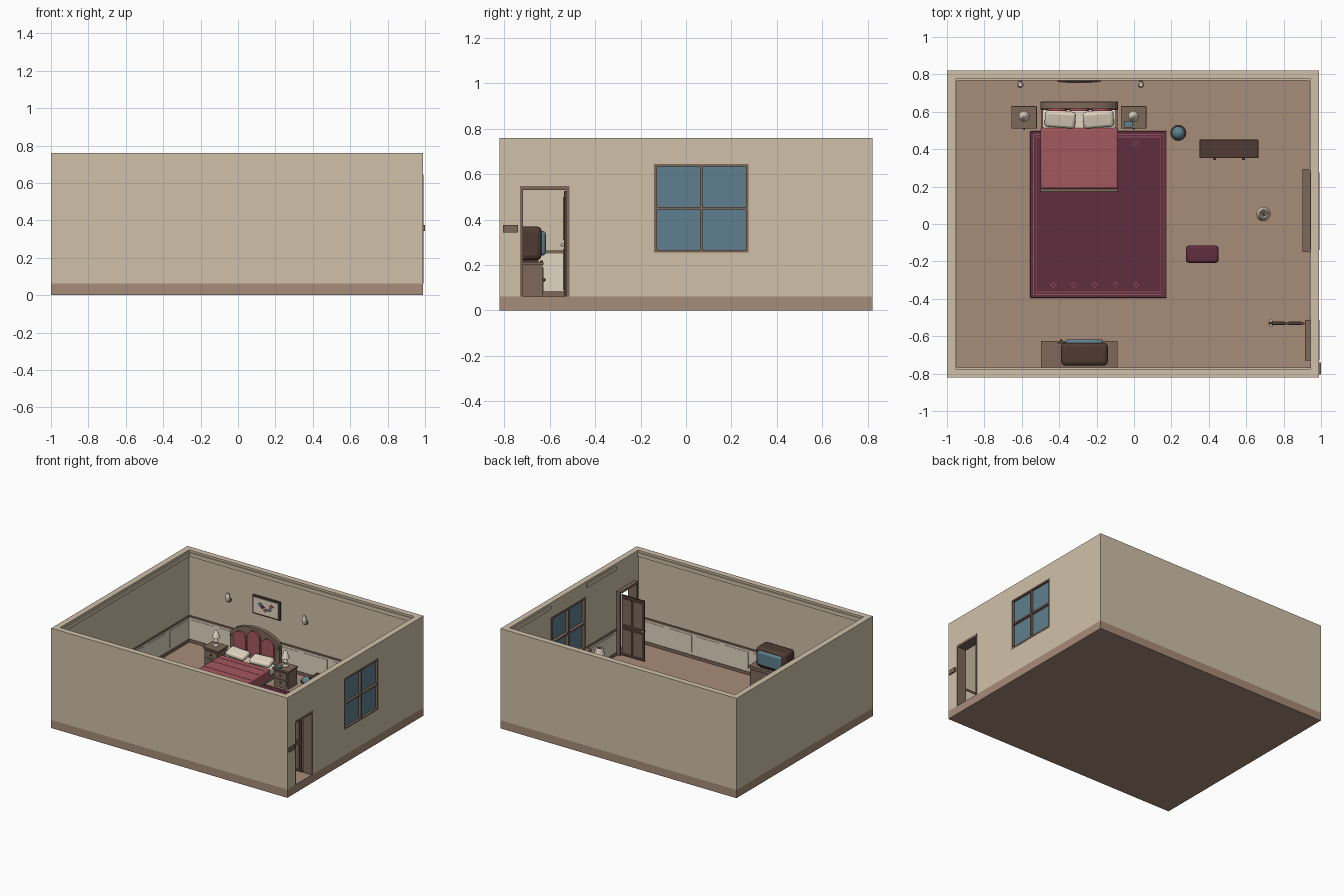
import bpy, bmesh, math

def lin(c):
    c /= 255
    return c / 12.92 if c <= 0.04045 else ((c + 0.055) / 1.055) ** 2.4

def material(name, r, g, b):
    m = bpy.data.materials.new(name)
    m.diffuse_color = (lin(r), lin(g), lin(b), 1)
    return m

WALL = material("wall beige", 208, 192, 169)
FLOOR = material("floor tan", 167, 140, 121)
WOOD = material("grey brown wood", 126, 105, 90)
DARK = material("dark brown wood", 80, 59, 51)
BLUE = material("glass blue", 94, 128, 142)
MAROON = material("maroon fabric", 96, 45, 62)
ROSE = material("rose fabric", 164, 88, 94)
CREAM = material("cream", 226, 214, 194)
PINK = material("pink trim", 150, 82, 98)

def finish(name, bm, mat, bevel=0, seg=3, smooth=False):
    bmesh.ops.recalc_face_normals(bm, faces=bm.faces)
    me = bpy.data.meshes.new(name)
    bm.to_mesh(me)
    bm.free()
    me.materials.append(mat)
    ob = bpy.data.objects.new(name, me)
    bpy.context.collection.objects.link(ob)
    if bevel:
        mod = ob.modifiers.new("round", 'BEVEL')
        mod.width, mod.segments = bevel, seg
    if bevel or smooth:
        bpy.ops.object.select_all(action='DESELECT')
        ob.select_set(True)
        bpy.context.view_layer.objects.active = ob
        bpy.ops.object.shade_smooth_by_angle(angle=math.radians(40))
    return ob

def box(name, x0, x1, y0, y1, z0, z1, mat, bevel=0):
    bm = bmesh.new()
    bmesh.ops.create_cube(bm, size=1)
    for v in bm.verts:
        v.co = ((x0 + x1) / 2 + v.co.x * (x1 - x0), (y0 + y1) / 2 + v.co.y * (y1 - y0),
                (z0 + z1) / 2 + v.co.z * (z1 - z0))
    return finish(name, bm, mat, bevel)

def lathe(name, x, y, profile, mat, n=20):
    bm = bmesh.new()
    rings = [[bm.verts.new((x + r * math.cos(2 * math.pi * i / n), y + r * math.sin(2 * math.pi * i / n), z))
              for i in range(n)] for r, z in profile]
    for a, b in zip(rings, rings[1:]):
        for i in range(n):
            bm.faces.new((a[i], a[(i + 1) % n], b[(i + 1) % n], b[i]))
    bm.faces.new(rings[0])
    bm.faces.new(rings[-1])
    return finish(name, bm, mat, smooth=True)

def prism(name, pts, y0, y1, mat):
    """Extrude an x-z outline along y."""
    bm = bmesh.new()
    face = bm.faces.new([bm.verts.new((x, y0, z)) for x, z in pts])
    ext = bmesh.ops.extrude_face_region(bm, geom=[face])
    for v in ext["geom"]:
        if isinstance(v, bmesh.types.BMVert):
            v.co.y = y1
    return finish(name, bm, mat)

def arch(cx, hw, z0, shoulder, rise, n=12):
    return [(cx - hw, z0), (cx + hw, z0)] + [
        (cx + hw * math.cos(math.pi * i / n), shoulder + rise * math.sin(math.pi * i / n)) for i in range(n + 1)]

def ball(name, x, y, z, r, mat, sz=1):
    prof = [(max(r * math.sin(math.pi * i / 10), 0.0005), z - sz * r * math.cos(math.pi * i / 10)) for i in range(11)]
    return lathe(name, x, y, prof, mat, 16)

F, T = 0.062, 0.76   # floor level, wall top

# Shell
box("floor_slab", -1, 0.99, -0.82, 0.82, 0, F, FLOOR)
box("west_wall", -1, -0.955, -0.775, 0.775, F, T, WALL)
box("south_wall", -1, 0.99, -0.82, -0.775, F, T, WALL)
box("north_wall", -1, 0.99, 0.775, 0.82, F, T, WALL)
for y0, y1, z0, z1 in [(-0.775, -0.73, F, T), (-0.73, -0.515, 0.545, T), (-0.515, -0.14, F, T),
                       (-0.14, 0.275, F, 0.255), (-0.14, 0.275, 0.645, T), (0.275, 0.775, F, T)]:
    box("east_wall", 0.945, 0.99, y0, y1, z0, z1, WALL)

# Wall trim: baseboard, panelling, chair rail and crown
def trim(axis, at, sign, a, b):
    def strip(name, d0, d1, s, e, z0, z1, mat):
        p, q = sorted((at + sign * d0, at + sign * d1))
        args = (p, q, s, e) if axis == 'x' else (s, e, p, q)
        box(name, *args, z0, z1, mat)
    strip("baseboard", 0, 0.008, a, b, F, 0.085, WOOD)
    strip("wainscot", 0, 0.004, a, b, 0.085, 0.25, CREAM)
    strip("chair_rail", 0, 0.009, a, b, 0.25, 0.264, WOOD)
    strip("crown", 0, 0.009, a, b, 0.715, 0.745, WALL)
    n = max(1, round((b - a) / 0.24))
    w = (b - a) / n
    for i in range(n):
        strip("wall_panel", 0.004, 0.007, a + i * w + 0.02, a + (i + 1) * w - 0.02, 0.105, 0.235, CREAM)

trim('x', -0.955, 1, -0.775, 0.775)
trim('y', 0.775, -1, -0.955, 0.945)
trim('y', -0.775, 1, -0.955, 0.945)
trim('x', 0.945, -1, 0.285, 0.775)
trim('x', 0.945, -1, -0.505, -0.15)

# Window
box("window_glass", 0.964, 0.974, -0.14, 0.275, 0.255, 0.645, BLUE)
for y in (-0.14, 0.061, 0.263):
    box("window_upright", 0.94, 0.992, y, y + 0.012, 0.255, 0.645, WOOD)
for z in (0.255, 0.444, 0.633):
    box("window_crossbar", 0.94, 0.992, -0.14, 0.275, z, z + 0.012, WOOD)
box("window_sill", 0.90, 0.945, -0.15, 0.295, 0.238, 0.255, WOOD)

# Door, frame and wall plate
for y0, y1 in ((-0.73, -0.718), (-0.527, -0.513)):
    box("door_jamb", 0.915, 0.992, y0, y1, F, 0.545, WOOD)
box("door_lintel", 0.915, 0.992, -0.73, -0.513, 0.53, 0.547, WOOD)
box("door_leaf", 0.72, 0.912, -0.537, -0.526, 0.066, 0.525, DARK)
for x in (0.738, 0.825):
    for z0, z1 in ((0.09, 0.27), (0.31, 0.5)):
        box("door_panel", x, x + 0.07, -0.541, -0.522, z0, z1, WOOD)
for y in (-0.544, -0.519):
    ball("door_knob", 0.732, y, 0.29, 0.008, CREAM)
box("outside_plate", 0.99, 1.0, -0.805, -0.74, 0.343, 0.376, WOOD)

# Rug with border lines and diamonds
box("rug", -0.555, 0.175, -0.395, 0.497, F, 0.068, MAROON, 0.004)
for d in (0.016, 0.03):
    x0, x1, y0, y1 = -0.555 + d, 0.175 - d, -0.395 + d, 0.497 - d
    for a in ((x0, x0 + .004, y0, y1), (x1 - .004, x1, y0, y1), (x0, x1, y0, y0 + .004), (x0, x1, y1 - .004, y1)):
        box("rug_line", *a, 0.067, 0.0695, PINK)
for i in range(5):
    for y in (-0.325, 0.43):
        lathe("rug_diamond", -0.432 + i * 0.111, y, [(0.017, 0.067), (0.017, 0.0692)], PINK, 4)
        lathe("rug_diamond_centre", -0.432 + i * 0.111, y, [(0.012, 0.067), (0.012, 0.0698)], MAROON, 4)

# Bed
bx = -0.2925
prism("headboard", arch(bx, 0.208, F, 0.30, 0.10, 16), 0.618, 0.65, WOOD)
box("headboard_rail", -0.5, -0.085, 0.61, 0.655, 0.29, 0.305, WOOD, 0.005)
for i, top in ((-1, 0.30), (0, 0.33), (1, 0.30)):
    prism("headboard_cushion", arch(bx + i * 0.118, 0.052, 0.2, top, 0.05), 0.603, 0.618, ROSE)
box("bed_frame", -0.497, -0.088, 0.185, 0.62, 0.09, 0.13, WOOD)
box("footboard", -0.5, -0.085, 0.17, 0.19, F, 0.165, WOOD, 0.006)
box("mattress", -0.49, -0.095, 0.19, 0.612, 0.12, 0.175, CREAM, 0.012)
box("blanket", -0.5, -0.085, 0.188, 0.515, 0.11, 0.185, ROSE, 0.012)
for y in (0.21, 0.285, 0.385, 0.46):
    box("blanket_stripe", -0.488, -0.097, y, y + 0.004, 0.183, 0.1865, PINK)
for s in (-1, 1):
    ob = box("pillow", -0.082, 0.082, -0.046, 0.046, -0.02, 0.02, CREAM, 0.018)
    ob.location = (bx + s * 0.102, 0.56, 0.202)
    ob.rotation_euler = (0.25, 0, s * 0.08)

# Nightstands with lamps
for x in (-0.5875, -0.0025):
    box("nightstand", x - 0.06, x + 0.06, 0.52, 0.625, F, 0.19, WOOD)
    box("nightstand_top", x - 0.068, x + 0.068, 0.51, 0.63, 0.19, 0.203, WOOD, 0.003)
    for z in (0.08, 0.135):
        box("nightstand_drawer", x - 0.05, x + 0.05, 0.514, 0.521, z, z + 0.045, WOOD)
        ball("drawer_knob", x, 0.511, z + 0.022, 0.006, DARK)
    lathe("lamp_base", x, 0.575, [(0.022, 0.203), (0.02, 0.212), (0.007, 0.22), (0.017, 0.24),
                                  (0.007, 0.26), (0.005, 0.285)], CREAM)
    lathe("lamp_shade", x, 0.575, [(0.029, 0.268), (0.012, 0.318), (0.005, 0.325)], CREAM)
box("book", -0.053, -0.008, 0.515, 0.548, 0.203, 0.214, BLUE)

# Picture on the back wall
box("picture_frame", -0.41, -0.18, 0.76, 0.775, 0.43, 0.57, DARK)
box("picture_canvas", -0.398, -0.192, 0.757, 0.762, 0.442, 0.558, CREAM)
for x, z, m in ((-0.345, 0.515, BLUE), (-0.3, 0.48, ROSE), (-0.325, 0.5, MAROON), (-0.25, 0.52, ROSE), (-0.265, 0.49, BLUE)):
    prism("picture_bloom", [(x - .022, z), (x, z - .016), (x + .022, z), (x, z + .016)], 0.754, 0.758, m)

# Wall sconces
for x in (-0.608, 0.037):
    box("sconce_mount", x - 0.01, x + 0.01, 0.745, 0.775, 0.465, 0.485, WOOD)
    lathe("sconce_shade", x, 0.745, [(0.006, 0.468), (0.016, 0.485), (0.017, 0.515), (0.01, 0.53)], CREAM)

# Globe on a stand
lathe("globe_stand", 0.237, 0.487, [(0.036, F), (0.034, 0.07), (0.008, 0.08), (0.007, 0.145), (0.02, 0.158)], DARK)
ball("globe", 0.237, 0.487, 0.187, 0.036, BLUE)
lathe("globe_ring", 0.237, 0.487, [(0.034, 0.184), (0.043, 0.184), (0.043, 0.19), (0.034, 0.19)], DARK)

# Dresser
box("dresser", 0.358, 0.657, 0.36, 0.445, 0.08, 0.285, DARK)
box("dresser_top", 0.35, 0.665, 0.352, 0.452, 0.285, 0.3, DARK, 0.004)
for x in (0.43, 0.585):
    box("dresser_foot", x - 0.06, x + 0.06, 0.37, 0.44, F, 0.081, DARK)
    for z in (0.095, 0.19):
        box("dresser_drawer", x - 0.065, x + 0.065, 0.354, 0.361, z, z + 0.08, WOOD)
        ball("dresser_knob", x, 0.349, z + 0.04, 0.008, DARK)

# Stool
box("stool_seat", 0.278, 0.452, -0.208, -0.115, 0.135, 0.175, MAROON, 0.016)
for x in (0.3, 0.43):
    for y in (-0.19, -0.133):
        box("stool_leg", x - 0.007, x + 0.007, y - 0.007, y + 0.007, F, 0.14, DARK)

# Standing lamp
lathe("floor_lamp_pole", 0.692, 0.053, [(0.034, F), (0.032, 0.07), (0.007, 0.08), (0.006, 0.4), (0.012, 0.402)], DARK)
lathe("floor_lamp_shade", 0.692, 0.053, [(0.038, 0.35), (0.024, 0.405), (0.02, 0.405), (0.015, 0.395)], CREAM)

# Television and stand
box("tv_stand", -0.49, -0.095, -0.767, -0.632, F, 0.2, WOOD)
box("tv_stand_top", -0.498, -0.087, -0.767, -0.626, 0.2, 0.214, WOOD)
for x in (-0.39, -0.195):
    box("tv_stand_door", x - 0.085, x + 0.085, -0.633, -0.628, 0.08, 0.19, WOOD)
    ball("stand_knob", x, -0.624, 0.135, 0.007, DARK)
box("tv_body", -0.39, -0.14, -0.757, -0.635, 0.222, 0.37, DARK, 0.022)
box("tv_foot", -0.36, -0.17, -0.74, -0.65, 0.213, 0.225, DARK)
box("tv_screen", -0.365, -0.165, -0.65, -0.617, 0.242, 0.35, BLUE, 0.014)
box("remote", -0.41, -0.37, -0.642, -0.63, 0.214, 0.22, DARK)
